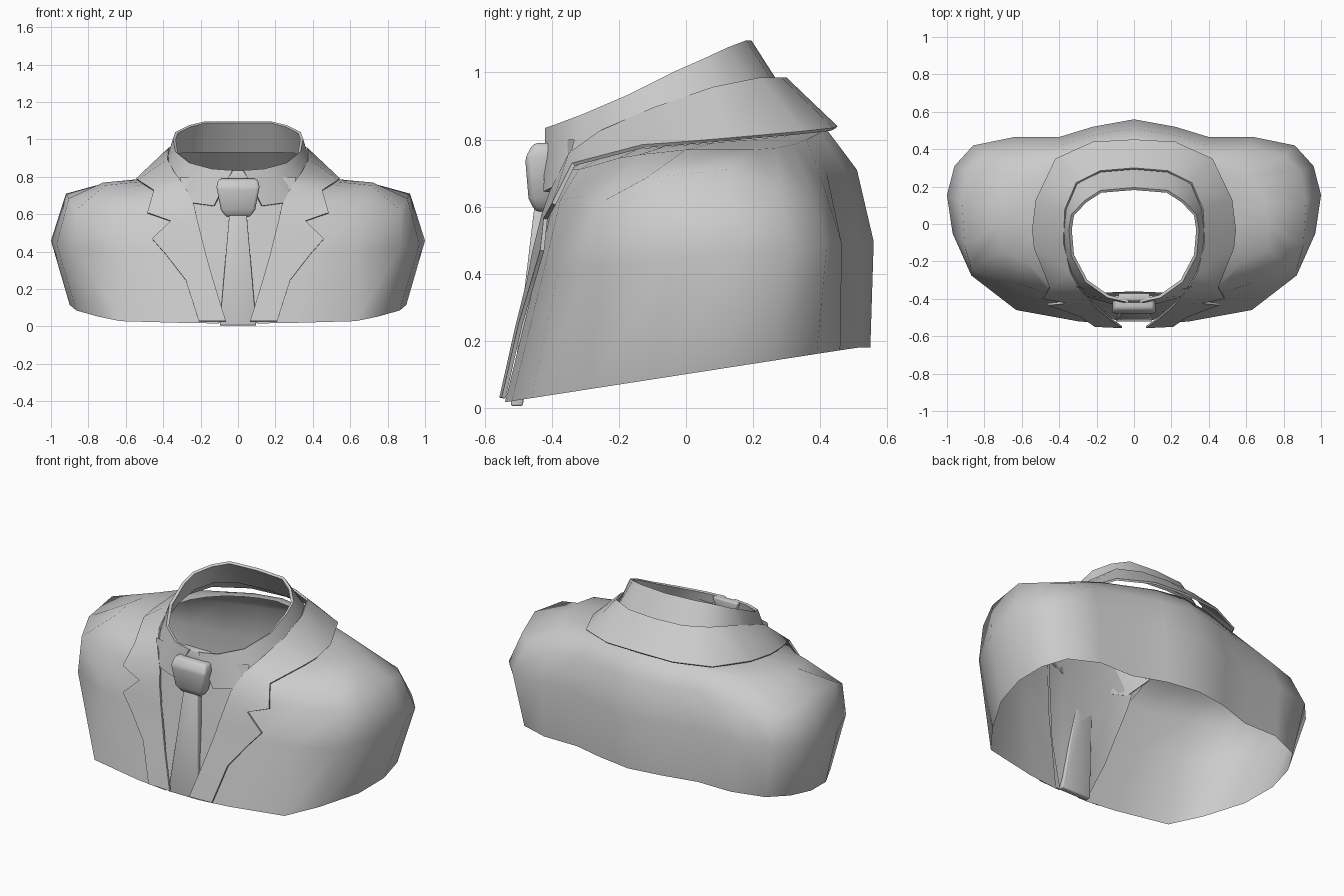
import bpy, math


def mesh_object(name, verts, faces):
    me = bpy.data.meshes.new(name)
    me.from_pydata(verts, [], faces)
    ob = bpy.data.objects.new(name, me)
    bpy.context.collection.objects.link(ob)
    return ob


def bake_smooth(ob, angle):
    """Apply the modifiers, then smooth shade with sharp creases."""
    dg = bpy.context.evaluated_depsgraph_get()
    me = bpy.data.meshes.new_from_object(ob.evaluated_get(dg))
    ob.modifiers.clear()
    ob.data = me
    me.shade_smooth()
    me.set_sharp_from_angle(angle=math.radians(angle))
    return ob


def loft_half(name, rows, thickness=0, angle=40):
    """Skin rows of points (front to back, low to high), mirrored over x = 0."""
    n = len(rows[0])
    verts = [p for r in rows for p in r]
    faces = [(r * n + c, r * n + c + 1, (r + 1) * n + c + 1, (r + 1) * n + c)
             for r in range(len(rows) - 1) for c in range(n - 1)]
    ob = mesh_object(name, verts, faces)
    ob.modifiers.new("mirror", 'MIRROR').merge_threshold = 0.002
    if thickness:
        ob.modifiers.new("cloth", 'SOLIDIFY').thickness = thickness
    return bake_smooth(ob, angle)


def tapered_bar(name, sections, bevel):
    """Stack of rectangles (z, half width, y front, y back), capped."""
    verts, faces = [], []
    for z, w, f, b in sections:
        verts += [(-w, f, z), (w, f, z), (w, b, z), (-w, b, z)]
    for s in range(len(sections) - 1):
        for i in range(4):
            j = (i + 1) % 4
            faces.append((s * 4 + i, s * 4 + j, s * 4 + 4 + j, s * 4 + 4 + i))
    k = len(verts) - 4
    faces += [(3, 2, 1, 0), (k, k + 1, k + 2, k + 3)]
    ob = mesh_object(name, verts, faces)
    m = ob.modifiers.new("bevel", 'BEVEL')
    m.width, m.segments = bevel, 2
    m.limit_method = 'ANGLE'
    return bake_smooth(ob, 50)


# jacket body: hem, widest ring, shoulder edge, shoulder top, neck opening
hem = [(.1, -.54), (.3, -.52), (.63, -.46), (.75, -.3), (.865, -.09), (.9, .1),
       (.875, .26), (.8, .39), (.62, .46), (.4, .46), (.2, .52), (0, .55)]
wide = [(.23, -.445), (.4, -.425), (.63, -.38), (.87, -.275), (.97, -.05), (1, .155),
        (.96, .31), (.86, .42), (.64, .465), (.4, .465), (.22, .52), (0, .56)]
edge = [(.28, -.395, .62), (.45, -.375, .62), (.65, -.31, .63), (.87, -.24, .62),
        (.905, -.12, .685), (.92, .12, .71), (.89, .28, .655), (.8, .37, .645),
        (.62, .41, .665), (.4, .42, .7), (.2, .48, .7), (0, .51, .71)]
top = [(.33, -.345, .71), (.46, -.32, .71), (.58, -.2, .745), (.71, -.14, .755),
       (.72, 0, .77), (.7, .1, .77), (.67, .2, .77), (.6, .27, .775),
       (.5, .32, .785), (.35, .36, .8), (.18, .4, .82), (0, .42, .83)]
neck = []
for i in range(12):
    a = math.radians(-50 + 140 * i / 11)
    neck.append((.49 * math.cos(a) if i < 11 else 0, .01 + .36 * math.sin(a), .76 + .07 * i / 11))
loft_half("jacket_body", [[(x, y, min(.18, .1 + .155 * y)) for x, y in hem],
                          [(x, y, .445 + .09 * y) for x, y in wide],
                          edge, top, neck], angle=75)

# notched lapels running into the jacket collar
outer = [(.21, -.55, .03), (.28, -.5, .25), (.385, -.46, .385), (.46, -.435, .47),
         (.36, -.425, .565), (.485, -.4, .61), (.45, -.34, .73), (.535, -.13, .785),
         (.545, -.03, .792), (.525, .13, .805), (.42, .35, .825), (.22, .44, .835), (0, .452, .84)]
inner = [(.065, -.557, .03), (.13, -.51, .24), (.17, -.475, .38), (.19, -.46, .46),
         (.22, -.43, .58), (.235, -.405, .65), (.29, -.35, .76), (.34, -.26, .825),
         (.378, -.1, .895), (.37, .08, .957), (.31, .22, .985), (.18, .285, .985), (0, .3, .985)]
loft_half("lapels_and_collar", [outer, inner], .012)

# shirt collar with pointed front wings
wing = [(.13, -.425, .645), (.27, -.385, .665), (.34, -.29, .74), (.375, -.17, .83),
        (.385, -.03, .88), (.37, .1, .915), (.31, .21, .935), (.18, .28, .94), (0, .295, .94)]
rim = [(.03, -.42, .835), (.14, -.395, .843), (.26, -.31, .875), (.335, -.17, .935),
       (.348, -.03, 1.005), (.335, .05, 1.04), (.265, .125, 1.075), (.18, .18, 1.096), (0, .195, 1.096)]
loft_half("shirt_collar", [wing, rim], .016)

# shirt front panel behind the tie
panel = [(.02, .1, -.495), (.25, .19, -.463), (.6, .28, -.4), (.8, .31, -.36)]
loft_half("shirt_front", [[(0, y, z), (w * .6, y - .008, z), (w, y - .02 + z * .06, z)]
                          for z, w, y in panel])

# tie blade, knot and the loop above it
tapered_bar("tie_blade", [(0.005, .098, -.523, -.487), (.62, .045, -.45, -.405)], .006)
tapered_bar("tie_knot", [(.585, .065, -.45, -.405), (.625, .092, -.47, -.4),
                         (.745, .115, -.48, -.385), (.79, .105, -.455, -.38)], .014)
tapered_bar("tie_loop", [(.76, .05, -.425, -.37), (.835, .085, -.41, -.37)], .005)
